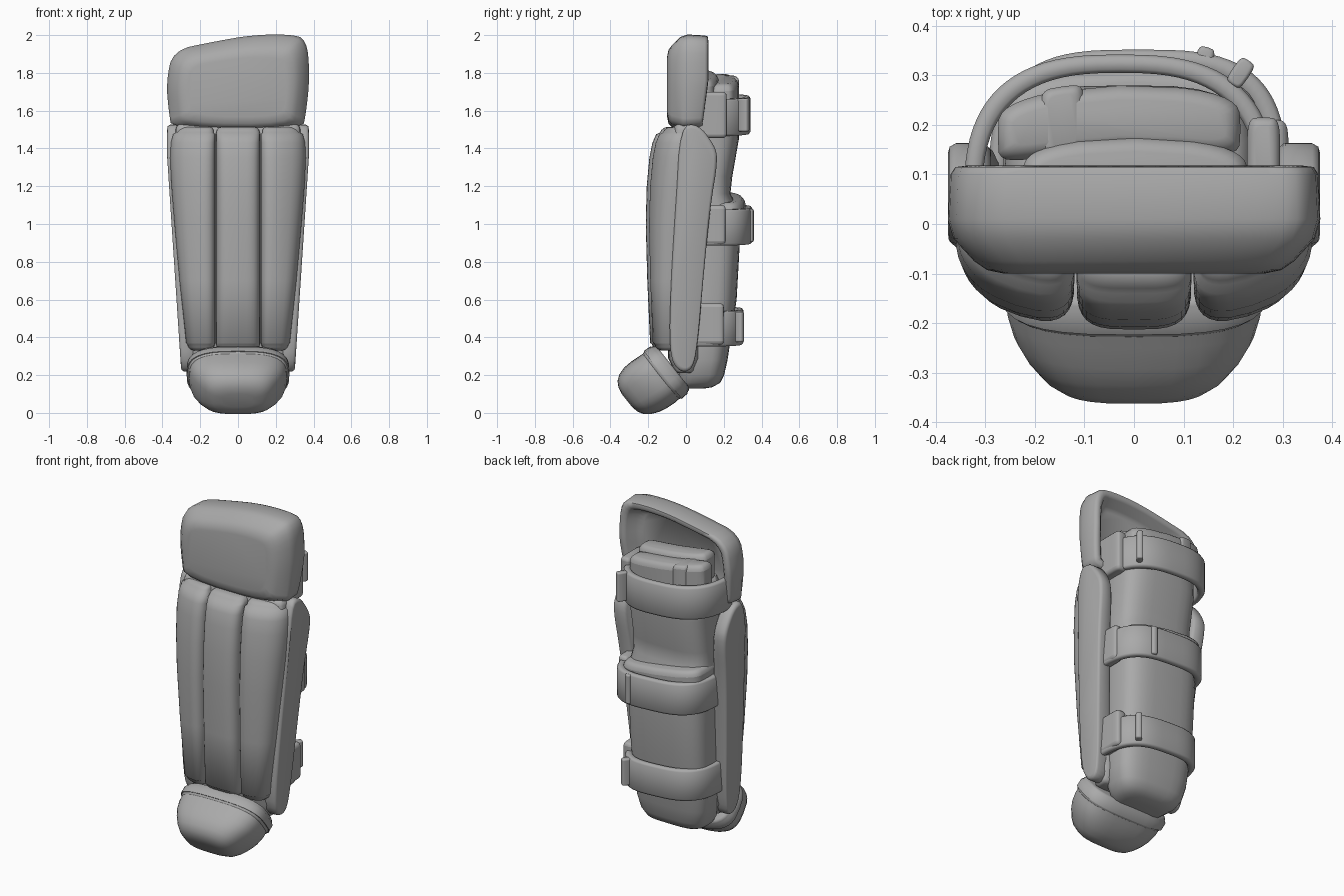
import bpy, bmesh, math
from mathutils import Vector

if "Cube" in bpy.data.objects:
    bpy.data.objects.remove(bpy.data.objects["Cube"])

grey = bpy.data.materials.new("pad_grey")
grey.diffuse_color = (0.4, 0.4, 0.4, 1)
grey.use_nodes = True
grey.node_tree.nodes["Principled BSDF"].inputs["Base Color"].default_value = grey.diffuse_color


def finish(name, bm, angle=45):
    bmesh.ops.recalc_face_normals(bm, faces=bm.faces)
    me = bpy.data.meshes.new(name)
    bm.to_mesh(me)
    bm.free()
    ob = bpy.data.objects.new(name, me)
    bpy.context.collection.objects.link(ob)
    me.materials.append(grey)
    bpy.ops.object.select_all(action='DESELECT')
    ob.select_set(True)
    bpy.context.view_layer.objects.active = ob
    bpy.ops.object.shade_smooth_by_angle(angle=math.radians(angle))
    return ob


def skin(name, rings, angle=60):
    """Bridge equal rings of points and cap both ends."""
    bm = bmesh.new()
    vs = [[bm.verts.new(p) for p in r] for r in rings]
    n = len(vs[0])
    for a, b in zip(vs, vs[1:]):
        for i in range(n):
            bm.faces.new((a[i], a[(i + 1) % n], b[(i + 1) % n], b[i]))
    bm.faces.new(vs[0])
    bm.faces.new(vs[-1])
    return finish(name, bm, angle)


def loft(name, secs, u=(1, 0, 0), v=(0, 1, 0), power=3, r=0.03, n=32, bend=None):
    """Padded tube; each section is (centre, half width along u, half width along v)."""
    u, v = Vector(u), Vector(v)
    secs = [(Vector(c), a, b) for c, a, b in secs]

    def rounded(end, prev):
        c, a, b = end
        d = (c - prev[0]).normalized()
        return [(c + d * r * (math.sin(t) - 1), a - r * (1 - math.cos(t)), b - r * (1 - math.cos(t)))
                for t in (0, 0.5, 1.0, 1.4)]
    full = secs
    if r:
        full = rounded(secs[0], secs[1])[::-1] + secs[1:-1] + rounded(secs[-1], secs[-2])
    rings = []
    for c, a, b in full:
        ring = []
        for i in range(n):
            t = 2 * math.pi * i / n
            cs, sn = math.cos(t), math.sin(t)
            p = c + u * a * math.copysign(abs(cs) ** (2 / power), cs) \
                  + v * b * math.copysign(abs(sn) ** (2 / power), sn)
            ring.append(bend(p) if bend else p)
        rings.append(ring)
    return skin(name, rings)


def block(name, x0, x1, y0, y1, z0, z1, r=0.03, bend=None):
    cx, cy, a, b = (x0 + x1) / 2, (y0 + y1) / 2, (x1 - x0) / 2, (y1 - y0) / 2
    return loft(name, [((cx, cy, z), a, b) for z in (z0, z0 + r, z1 - r, z1)],
                power=5, r=r, bend=bend)


def smooth_outline(pts, steps=2):
    """Corner-cutting to round a closed outline."""
    pts = [Vector(p) for p in pts]
    for _ in range(steps):
        pts = [q for a, b in zip(pts, pts[1:] + pts[:1])
               for q in (a.lerp(b, 0.25), a.lerp(b, 0.75))]
    return pts


# Knee flap: bevelled front, open hollow at the back
flap = smooth_outline([(-0.35, 1.495), (0.34, 1.49), (0.362, 1.60), (0.38, 1.78), (0.365, 1.98),
                       (0.27, 2.005), (0.07, 2.0), (-0.13, 1.965), (-0.345, 1.92),
                       (-0.38, 1.75), (-0.367, 1.60)])
rings = []
for y, sx, top, low in [(0.03, 0.70, 0.66, 0.66), (0.05, 0.80, 0.74, 0.74), (0.105, 0.86, 0.82, 0.82),
                        (0.118, 0.90, 0.88, 0.88), (0.115, 0.965, 0.96, 0.96), (0.10, 0.99, 0.98, 0.98),
                        (0.01, 1, 1, 1), (-0.03, 0.97, 0.95, 0.98), (-0.075, 0.86, 0.78, 0.92),
                        (-0.093, 0.79, 0.68, 0.84), (-0.10, 0.70, 0.54, 0.70)]:
    rings.append([(p.x * sx, y - 0.03 * (y > 0) * min(1, max(0, 1.75 - p.y) / 0.25),
                   1.745 + (p.y - 1.745) * (top if p.y > 1.745 else low)) for p in flap])
skin("knee_flap", rings)


# Three front rolls; the outer two wrap backwards
def wrap(p):
    return Vector((p.x, p.y + 1.4 * max(0, abs(p.x) - 0.12) ** 2, p.z))


levels = [(0.33, 0.265, -0.175), (0.37, 0.275, -0.19), (0.7, 0.31, -0.205), (1.0, 0.337, -0.213),
          (1.2, 0.353, -0.208), (1.35, 0.360, -0.194), (1.43, 0.356, -0.178), (1.475, 0.344, -0.158),
          (1.515, 0.32, -0.128)]
loft("front_roll_middle", [((0, y / 2, z), 0.116, -y / 2) for z, w, y in levels],
     power=3.6, r=0.035)
for s, side in ((-1, "left"), (1, "right")):
    loft("front_roll_" + side,
         [((s * (w + 0.12) / 2, (y + 0.01) / 2, z), (w - 0.12) / 2, -(y + 0.01) / 2)
          for z, w, y in levels], power=3.4, r=0.035, bend=wrap)

# Backing between the rolls and the leg sleeve
loft("backing", [((0, -0.01, z), w, d) for z, w, d in
                 ((0.21, 0.245, 0.06), (0.29, 0.26, 0.085), (1.0, 0.31, 0.08),
                  (1.45, 0.335, 0.07), (1.53, 0.33, 0.06))], power=5)

# Side wings, leaning outwards towards the top
wing = smooth_outline([(-0.045, 0.22), (0.03, 0.22), (0.06, 0.34), (0.095, 0.75), (0.13, 1.1),
                       (0.17, 1.34), (0.15, 1.42), (0.065, 1.53), (-0.03, 1.52),
                       (-0.055, 1.1), (-0.08, 0.7), (-0.09, 0.32)])
for s, side in ((-1, "left"), (1, "right")):
    rings = []
    for off, k in ((-0.085, 0.9), (-0.07, 1.0), (-0.015, 1.0), (-0.003, 0.95), (0, 0.87)):
        rings.append([(s * (0.302 + 0.073 * min(1, (p.y - 0.22) / 1.15) + off),
                       0.03 + (p.x - 0.03) * k, 0.87 + (p.y - 0.87) * (1 - (1 - k) * 0.25))
                      for p in wing])
    skin("side_wing_" + side, rings)

# Calf sleeve with a wide rounded heel end
calf = [(0.128, 0.09, 0.11), (0.136, 0.14, 0.155), (0.16, 0.182, 0.19), (0.2, 0.202, 0.215),
        (0.28, 0.22, 0.235), (0.4, 0.238, 0.245), (0.6, 0.268, 0.25), (0.9, 0.285, 0.255),
        (1.08, 0.28, 0.255), (1.16, 0.235, 0.25), (1.25, 0.245, 0.245), (1.45, 0.28, 0.25),
        (1.6, 0.275, 0.25), (1.65, 0.25, 0.22)]
loft("calf_sleeve", [((-0.01, (b - 0.04) / 2, z), w, (b + 0.04) / 2) for z, b, w in calf],
     power=3.2, r=0)


# Inner knee cushions and calf cushion, curved around the leg
def hug(p):
    return Vector((p.x, p.y - 0.5 * p.x * p.x, p.z - 0.12 * p.x))


block("knee_cushion_back", -0.275, 0.215, 0.15, 0.28, 1.56, 1.765, 0.035, hug)
block("knee_cushion_front", -0.225, 0.23, 0.04, 0.175, 1.6, 1.79, 0.035, hug)
block("knee_cushion_tab", -0.19, -0.10, 0.15, 0.288, 1.57, 1.765, 0.02, hug)
block("calf_cushion", -0.265, 0.25, 0.08, 0.315, 0.95, 1.14, 0.035, hug)


# Straps around the back
def strap(name, cx, a, y0, y1, z0, z1, power=2.7, th=0.037, tilt=-0.05):
    zm, h = (z0 + z1) / 2, (z1 - z0) / 2
    rings = []
    for i in range(41):
        t = math.pi * i / 40
        e = 2 / power
        cs, sn = math.cos(t), math.sin(t)
        ring = []
        for d, k in ((0, -0.9), (0, 0.9), (0.2, 1), (0.8, 1), (1, 0.88), (1, -0.88), (0.8, -1), (0.2, -1)):
            o = th * (1 - d)
            x = cx + (a - o) * math.copysign(abs(cs) ** e, cs)
            ring.append((x, y0 + (y1 - y0 - o) * max(0, sn) ** e, zm + k * h + tilt * (x - cx)))
        rings.append(ring)
    skin(name, rings)


strap("strap_top", -0.028, 0.315, 0.05, 0.342, 1.48, 1.675)
strap("strap_middle", 0.008, 0.302, 0.05, 0.352, 0.90, 1.09, 3.2)
strap("strap_bottom", 0.0, 0.285, 0.03, 0.305, 0.365, 0.55, 3.0)

# Side anchor pads and raised strap ends
for name, x, y1, z0, z1 in (("top", 0.268, 0.215, 1.455, 1.70), ("middle", 0.285, 0.21, 0.89, 1.1),
                            ("bottom", 0.26, 0.20, 0.36, 0.58)):
    block("strap_anchor_" + name, x - 0.04, x + 0.027, 0.03, y1, z0, z1, 0.02)
for name, x, y, ang, z0, z1 in (("top", 0.215, 0.305, 0.6, 1.49, 1.665),
                                ("middle", 0.14, 0.328, 0.3, 0.905, 1.08),
                                ("bottom", 0.20, 0.278, 0.6, 0.375, 0.535)):
    d = Vector((math.sin(ang), math.cos(ang), 0))
    loft("strap_end_" + name, [((x, y, z), 0.018, 0.03) for z in (z0, z0 + 0.01, z1 - 0.01, z1)],
         u=(d.y, -d.x, 0), v=d, power=4, r=0.008, n=16)

# Foot guard: collar and rounded toe, tilted forwards
axis = Vector((0, -0.78, -0.62))
across = Vector((0, 0.62, -0.78))
base = Vector((0, -0.108, 0.213))
loft("foot_collar", [(base + axis * s, a, b) for s, a, b in
                     ((-0.05, 0.262, 0.152), (-0.02, 0.272, 0.16), (0.02, 0.272, 0.162), (0.04, 0.266, 0.158))],
     v=across, power=3, r=0.02)
loft("foot_toe", [(base + axis * s - across * shift, a, b) for s, a, b, shift in
                  ((0.0, 0.26, 0.152, 0), (0.06, 0.258, 0.156, 0), (0.11, 0.245, 0.156, 0.004),
                   (0.155, 0.222, 0.15, 0.008), (0.198, 0.193, 0.135, 0.011), (0.228, 0.165, 0.112, 0.012),
                   (0.246, 0.132, 0.08, 0.012), (0.253, 0.085, 0.045, 0.012))],
     v=across, power=3, r=0)
